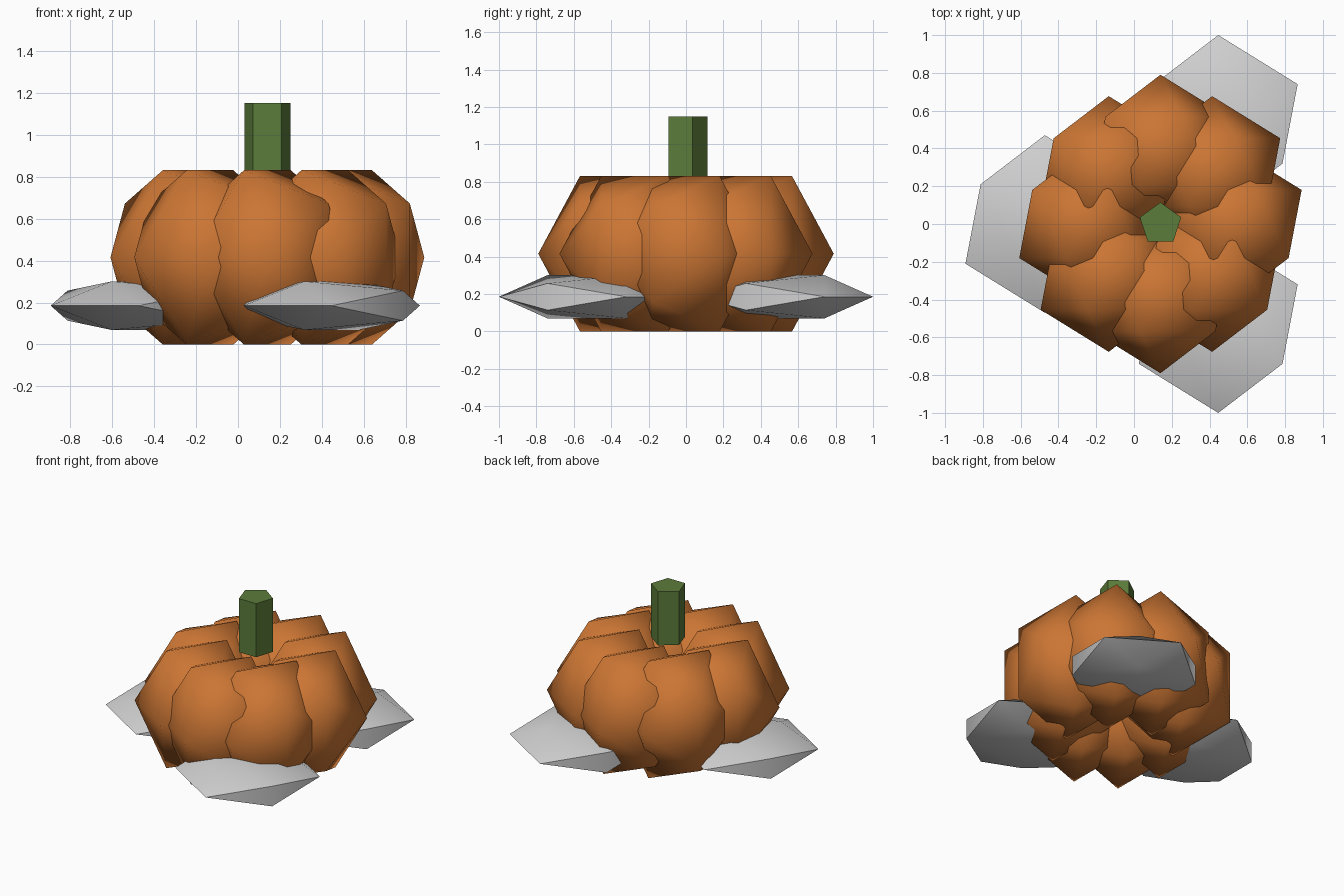
import bpy, bmesh, math
from mathutils import Matrix, Vector

default = bpy.data.objects.get("Cube")
if default:
    bpy.data.objects.remove(default, do_unlink=True)

CENTRE_X = 0.14  # axis of the pumpkin


def material(name, colour):
    mat = bpy.data.materials.new(name)
    mat.use_nodes = True
    mat.diffuse_color = (*colour, 1)
    mat.node_tree.nodes["Principled BSDF"].inputs["Base Color"].default_value = (*colour, 1)
    return mat


orange = material("pumpkin orange", (0.60, 0.18, 0.034))
grey = material("stone grey", (0.64, 0.64, 0.64))
green = material("stem green", (0.105, 0.20, 0.042))


def finish(name, bm, mat, location, smooth_angle=None):
    mesh = bpy.data.meshes.new(name)
    bm.to_mesh(mesh)
    bm.free()
    mesh.materials.append(mat)
    obj = bpy.data.objects.new(name, mesh)
    obj.location = location
    bpy.context.collection.objects.link(obj)
    if smooth_angle:
        bpy.ops.object.select_all(action="DESELECT")
        obj.select_set(True)
        bpy.context.view_layer.objects.active = obj
        bpy.ops.object.shade_smooth_by_angle(angle=math.radians(smooth_angle))
    return obj


def lump(name, mat, location, width, height):
    """Twenty-sided ball with its pole along y, scaled in width and height."""
    bm = bmesh.new()
    bmesh.ops.create_icosphere(bm, subdivisions=1, radius=1)
    shape = Matrix.Diagonal((width, width, height, 1)) @ Matrix.Rotation(-math.pi / 2, 4, "X")
    bm.transform(shape)
    return finish(name, bm, mat, location, smooth_angle=60)


def around(angle, radius, z):
    a = math.radians(angle)
    return Vector((CENTRE_X + radius * math.cos(a), radius * math.sin(a), z))


# Pumpkin body: a ring of eight overlapping segments
for i in range(8):
    lump(f"pumpkin_segment_{i + 1}", orange, around(i * 45, 0.387, 0.415), 0.403, 0.488)

# Three flat stones tucked under the body
for i in range(3):
    lump(f"stone_{i + 1}", grey, around(60 + i * 120, 0.612, 0.185), 0.47, 0.136)

# Five-sided stem
STEM_BOTTOM, STEM_TOP = 0.77, 1.15
bm = bmesh.new()
bmesh.ops.create_cone(bm, cap_ends=True, segments=5, radius1=0.115, radius2=0.115,
                      depth=STEM_TOP - STEM_BOTTOM)
# turn one corner to the back
corner = max(bm.verts, key=lambda v: v.co.y)
turn = math.pi / 2 - math.atan2(corner.co.y, corner.co.x)
bm.transform(Matrix.Rotation(turn, 4, "Z"))
finish("stem", bm, green, (CENTRE_X, 0, (STEM_BOTTOM + STEM_TOP) / 2))
